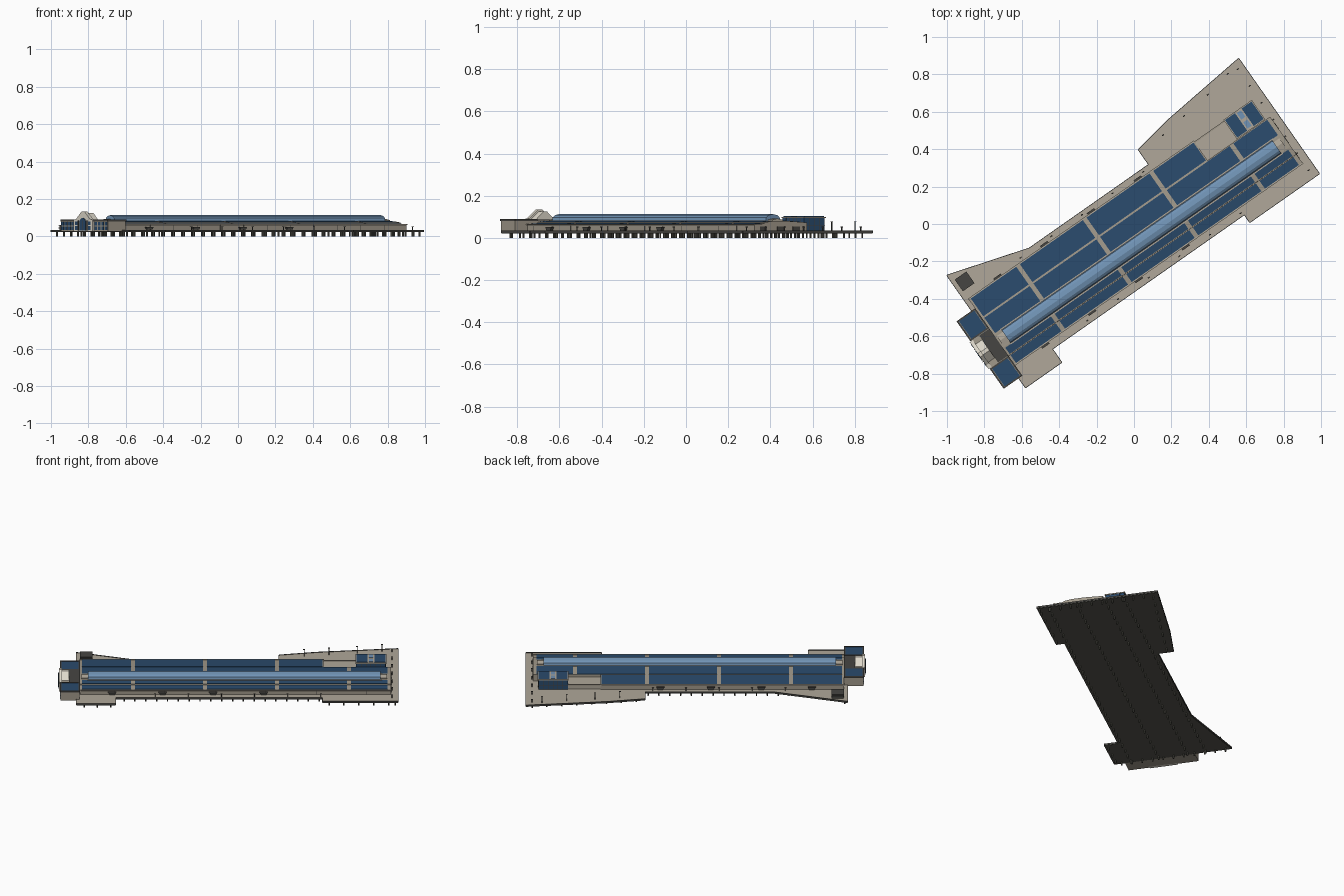
import bpy, bmesh, math
from mathutils import Matrix, Vector

if "Cube" in bpy.data.objects:
    bpy.data.objects.remove(bpy.data.objects["Cube"])

# The pier is laid out along a local u axis (v across), then turned 35 degrees
ROT = Matrix.Rotation(math.radians(35), 4, 'Z')
TOP = 0.032


def mat(name, c):
    m = bpy.data.materials.new(name)
    m.diffuse_color = (*[(x / 255) ** 2.2 for x in c], 1)
    m.use_nodes = True
    m.node_tree.nodes["Principled BSDF"].inputs["Base Color"].default_value = m.diffuse_color
    return m


STONE = mat("stone", (174, 166, 152))
WALL = mat("wall", (160, 152, 138))
DARK = mat("dark", (72, 71, 68))
UNDER = mat("underside", (88, 87, 80))
BLUE = mat("roof_blue", (46, 76, 108))
LIGHT = mat("skylight_blue", (112, 146, 180))
CREAM = mat("cream", (222, 216, 202))


def finish(bm, name, m):
    bmesh.ops.recalc_face_normals(bm, faces=bm.faces)
    bm.transform(ROT)
    me = bpy.data.meshes.new(name)
    bm.to_mesh(me)
    bm.free()
    me.materials.append(m)
    ob = bpy.data.objects.new(name, me)
    bpy.context.collection.objects.link(ob)
    return ob


def add_prism(bm, pts, offset):
    f = bm.faces.new([bm.verts.new(p) for p in pts])
    r = bmesh.ops.extrude_face_region(bm, geom=[f])
    bmesh.ops.translate(bm, vec=offset, verts=[g for g in r['geom'] if isinstance(g, bmesh.types.BMVert)])


def add_box(bm, u0, u1, v0, v1, z0, z1):
    add_prism(bm, [(u0, v0, z0), (u1, v0, z0), (u1, v1, z0), (u0, v1, z0)], (0, 0, z1 - z0))


def boxes(name, m, *items):
    bm = bmesh.new()
    for b in items:
        add_box(bm, *b)
    return finish(bm, name, m)


def along(name, m, profile, u0, u1):
    # (v, z) profile extruded along u
    bm = bmesh.new()
    add_prism(bm, [(u0, v, z) for v, z in profile], (u1 - u0, 0, 0))
    return finish(bm, name, m)


def plate(name, m, outline, z0, z1):
    bm = bmesh.new()
    add_prism(bm, [(u, v, z0) for u, v in outline], (0, 0, z1 - z0))
    return finish(bm, name, m)


# Deck: dark structural slab with a paved surface
outline = [(-.977, .349), (-.533, .215), (.247, .215), (.247, .312), (.477, .352), (.966, .404),
           (.966, -.348), (.512, -.348), (.512, -.297), (-.741, -.297), (-.741, -.384), (-.977, -.384)]
plate("deck_slab", UNDER, outline, .022, .029)
plate("deck_paving", STONE, outline, .029, TOP)

# Kerb along the deck edge
bm = bmesh.new()
for a, b in zip(outline, outline[1:] + outline[:1]):
    a, b = Vector((*a, 0)), Vector((*b, 0))
    n = (b - a).normalized().cross(Vector((0, 0, 1))) * .003
    add_prism(bm, [p + Vector((0, 0, .024)) for p in (a - n, b - n, b + n * .2, a + n * .2)], (0, 0, .011))
finish(bm, "deck_kerb", DARK)

# Piles
bm = bmesh.new()
spots = [(-.95 + i * .0655, v) for v in (-.275, -.1, .08, .195) for i in range(30)]
spots += [(u, -.335 + i * .065) for u in (-.96, .95) for i in range(11)]
spots += [(.3 + i * .09, .285 + i * .012) for i in range(8)]
spots += [(.55 + i * .09, -.335) for i in range(5)] + [(-.93 + i * .08, -.365) for i in range(3)]
for u, v in spots:
    bmesh.ops.create_cone(bm, cap_ends=True, segments=6, radius1=.005, radius2=.005, depth=.024,
                          matrix=Matrix.Translation((u, v, .012)))
finish(bm, "piles", UNDER)

# Shed with low pitched roof: (v, z) roof line
roof = [(-.25, .064), (-.193, .068), (-.192, .074), (-.14, .080), (-.06, .080), (.053, .073), (.177, .065)]
along("shed_main", WALL, [(-.25, TOP)] + roof[:6] + [(.053, TOP)], -.955, .925)
along("shed_aisle", WALL, [(.053, TOP), (.053, .073), (.177, .065), (.177, TOP)], -.955, .517)
boxes("eaves", STONE, (-.957, .928, -.255, -.247, .061, .066), (-.957, .519, .174, .182, .061, .067))


def roof_z(v):
    for (a, za), (b, zb) in zip(roof, roof[1:]):
        if a <= v <= b:
            return za + (zb - za) * (v - a) / (b - a)


# Roof panels, separated by cross strips
strips = [-.955, -.635, -.2, .235, .67, .915]
for row, (v0, v1, end) in {"outer_left": (.058, .174, .51), "inner_left": (-.052, .048, .915),
                           "inner_right": (-.188, -.147, .915), "outer_right": (-.247, -.196, .915)}.items():
    bm = bmesh.new()
    for a, b in zip(strips, strips[1:]):
        a, b = a + .012, min(b - .012, end)
        if b > a:
            z0, z1 = roof_z(v0), roof_z(v1)
            add_prism(bm, [(a, v0, z0 - .002), (a, v0, z0 + .002), (a, v1, z1 + .002), (a, v1, z1 - .002)],
                      (b - a, 0, 0))
    finish(bm, "roof_panels_" + row, BLUE)

# Long raised skylight with end blocks
along("skylight", LIGHT, [(-.143, .078), (-.138, .098), (-.124, .108), (-.1, .113), (-.076, .108),
                          (-.062, .098), (-.057, .078)], -.905, .862)
boxes("skylight_gutters", STONE, (-.91, .87, -.150, -.143, .077, .083), (-.91, .87, -.057, -.05, .077, .083))
for name, u0, u1 in (("west", -.945, -.905), ("east", .862, .9)):
    along("skylight_end_" + name, STONE, [(-.13, .078), (-.13, .086), (-.1, .092), (-.07, .086), (-.07, .078)], u0, u1)

# Loading canopies and doors along both long walls
bm = bmesh.new()
for i in range(4):
    u = -.76 + i * .305
    for s, w in ((-1, -.25), (1, .177)):
        add_prism(bm, [(u - .024, w, .051), (u + .024, w, .051), (u + .016, w, .036), (u - .016, w, .036)],
                  (0, s * .015, 0))
finish(bm, "loading_canopies", DARK)
boxes("wall_joints", DARK, *[(u - .001, u + .001, -.2515, -.249, TOP, .06) for u in
                             [-.9 + i * .1525 for i in range(12)]])
boxes("wall_band", DARK, (-.95, .92, -.2512, -.249, .056, .058), (-.95, .51, .176, .1782, .056, .058))
boxes("end_doors", DARK, *[(.924, .927, v, v + .04, TOP, .055) for v in (-.22, -.12, -.03)])

# Low annex and glazed pavilion at the far end
boxes("annex", STONE, (.517, .712, .053, .172, TOP, .06))
boxes("annex_edge", WALL, (.517, .712, .168, .176, .055, .064), (.517, .712, .05, .056, .055, .064))
boxes("pavilion_glass", BLUE, (.714, .892, .06, .178, TOP, .096))
boxes("pavilion_roof", STONE, (.711, .896, .056, .182, .094, .1))
boxes("pavilion_roof_panels", BLUE, (.717, .782, .062, .176, .099, .103), (.825, .89, .062, .176, .099, .103))
boxes("pavilion_roof_lights", LIGHT, (.79, .817, .07, .11, .099, .102), (.79, .817, .128, .17, .099, .102))
boxes("pavilion_mullions", DARK,
      *[(u - .001, u + .001, .058, .18, TOP, .094) for u in (.745, .775, .803, .832, .862)],
      *[(.712, .894, v - .001, v + .001, TOP, .094) for v in (.09, .119, .149)],
      (.712, .894, .058, .18, .06, .062))

# Head house: two wings and a gabled centre
boxes("head_house", WALL, (-1.073, -.957, -.32, .116, .026, .083))
for name, v0, v1 in (("north", -.012, .118), ("south", -.322, -.192)):
    boxes("wing_roof_" + name, BLUE, (-1.065, -.965, v0 + .008, v1 - .008, .082, .086))
    boxes("wing_parapet_" + name, DARK, (-1.076, -1.067, v0, v1, .08, .089), (-.963, -.954, v0, v1, .08, .089),
          (-1.076, -.954, v0, v0 + .008, .08, .089), (-1.076, -.954, v1 - .008, v1, .08, .089))
    span = (v1 - v0) / 4
    boxes("wing_windows_" + name, BLUE, *[(-1.0755, -1.07, v0 + i * span + .005, v0 + (i + 1) * span - .005, z, z + .019)
                                          for i in range(4) for z in (.034, .058)])
boxes("centre_roof", DARK, (-1.02, -.954, -.19, -.014, .082, .088))
along("entrance_gable", CREAM, [(-.19, .026), (-.19, .088), (-.165, .092), (-.112, .134), (-.088, .134),
                                (-.035, .092), (-.014, .088), (-.014, .026)], -1.082, -1.062)
along("gable_roof", CREAM, [(-.16, .082), (-.11, .125), (-.09, .125), (-.04, .082)], -1.064, -1.02)
arch = [(-.1 + .03 * math.cos(math.pi * i / 10), .07 + .028 * math.sin(math.pi * i / 10)) for i in range(11)]
along("entrance_arch", BLUE, [(-.07, TOP)] + arch + [(-.13, TOP)], -1.085, -1.08)
boxes("entrance_side_windows", BLUE, *[(-1.084, -1.08, v - .011, v + .011, z, z + .02)
                                       for v in (-.16, -.04) for z in (.035, .06)])
boxes("entrance_pilasters", DARK, *[(-1.087, -1.08, v - .002, v + .002, TOP, .085) for v in (-.14, -.1, -.06)])

# Slatted dark plant shed on the corner
boxes("plant_shed", DARK, (-.953, -.883, .233, .303, TOP, .058))
boxes("plant_shed_slats", DARK, *[(-.956, -.88, .23, .306, z, z + .003) for z in (.038, .047, .057)])

# Lamp posts
bm = bmesh.new()
posts = [(.93, -.3 + i * .11) for i in range(7)] + [(.55, .32), (.72, .34), (.87, .37), (.4, .3)]
posts += [(.5 - i * .2, -.28) for i in range(6)] + [(-.6 + i * .2, .2) for i in range(5)]
for i, (u, v) in enumerate(posts):
    h = .075 if 6 < i < 11 else .05
    add_box(bm, u - .002, u + .002, v - .002, v + .002, TOP, h)
    add_box(bm, u - .006, u + .006, v - .003, v + .003, h, h + .003)
finish(bm, "lamp_posts", DARK)
